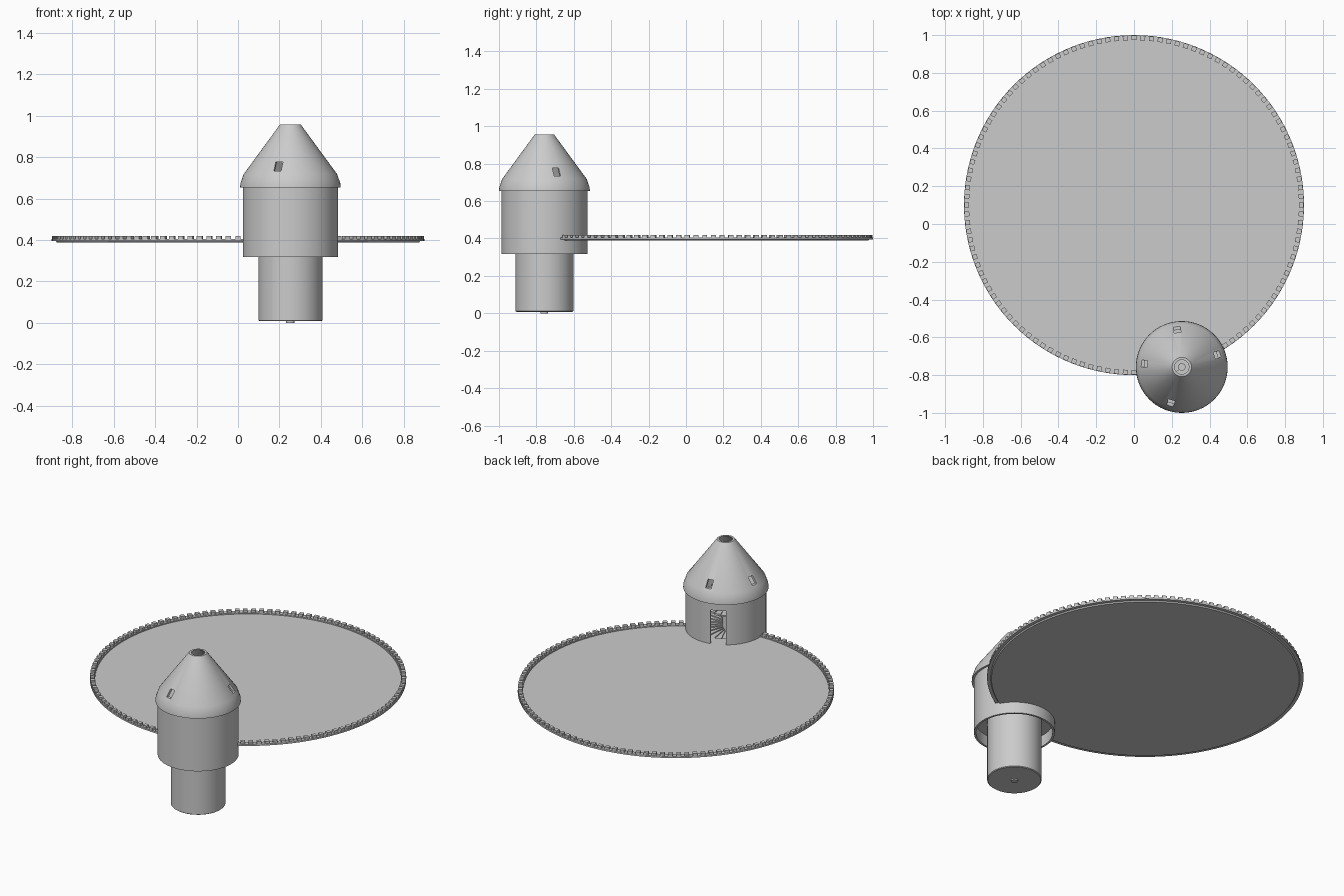
import bpy, bmesh
from math import sin, cos, pi, radians

if "Cube" in bpy.data.objects:
    bpy.data.objects.remove(bpy.data.objects["Cube"])

TX, TY = 0.253, -0.757      # tower axis
DY = 0.1                    # platform centre


def finish(bm, name, loc=(0, 0, 0)):
    bmesh.ops.recalc_face_normals(bm, faces=bm.faces)
    me = bpy.data.meshes.new(name)
    bm.to_mesh(me)
    bm.free()
    ob = bpy.data.objects.new(name, me)
    ob.location = loc
    bpy.context.collection.objects.link(ob)
    return ob


def lathe(name, profile, loc, seg=64):
    """Closed (r, z) profile turned about the z axis; r = 0 points merge."""
    bm = bmesh.new()
    rings = [[bm.verts.new((r * cos(2 * pi * i / seg), r * sin(2 * pi * i / seg), z))
              for i in range(seg)] for r, z in profile]
    for a, b in zip(rings, rings[1:] + rings[:1]):
        for i in range(seg):
            j = (i + 1) % seg
            bm.faces.new((a[i], a[j], b[j], b[i]))
    bmesh.ops.remove_doubles(bm, verts=bm.verts, dist=1e-5)
    return finish(bm, name, loc)


def sector(bm, r0, r1, a, half, z0, z1):
    """Block bounded by two radii, centred on angle a."""
    lo, hi = [[bm.verts.new((r * cos(t), r * sin(t), z)) for r, t in
               ((r0, a - half), (r1, a - half), (r1, a + half), (r0, a + half))]
              for z in (z0, z1)]
    bm.faces.new(lo[::-1])
    bm.faces.new(hi)
    for i in range(4):
        j = (i + 1) % 4
        bm.faces.new((lo[i], lo[j], hi[j], hi[i]))


def radial_box(bm, r0, r1, a, w, z0, z1):
    """Straight-sided box pointing outward along angle a."""
    n = len(bm.verts)
    lo, hi = [[bm.verts.new((r * cos(a) - s * w / 2 * sin(a), r * sin(a) + s * w / 2 * cos(a), z))
               for r, s in ((r0, -1), (r1, -1), (r1, 1), (r0, 1))] for z in (z0, z1)]
    bm.faces.new(lo[::-1])
    bm.faces.new(hi)
    for i in range(4):
        j = (i + 1) % 4
        bm.faces.new((lo[i], lo[j], hi[j], hi[i]))


def cut(ob, cutter):
    m = ob.modifiers.new("cut", "BOOLEAN")
    m.operation, m.solver, m.object = "DIFFERENCE", "EXACT", cutter
    bpy.context.view_layer.objects.active = ob
    bpy.ops.object.modifier_apply(modifier=m.name)


def smooth(ob):
    bpy.ops.object.select_all(action="DESELECT")
    ob.select_set(True)
    bpy.context.view_layer.objects.active = ob
    bpy.ops.object.shade_smooth_by_angle(angle=radians(30))


tower = (TX, TY, 0)

# Round platform with a slightly overhanging rim
platform = lathe("platform", [(0, 0.388), (0.875, 0.388), (0.88, 0.395), (0.9, 0.395), (0.9, 0.405),
                              (0.87, 0.405), (0.87, 0.398), (0, 0.398)], (0, DY, 0), 120)
# Tower footprint removed from the platform
footprint = lathe("footprint_cutter", [(0, 0.3), (0.225, 0.3), (0.225, 0.5), (0, 0.5)], tower)
cut(platform, footprint)
bpy.data.objects.remove(footprint)

# Battlement blocks around the rim, skipping the tower
bm = bmesh.new()
for i in range(120):
    a = 2 * pi * i / 120
    if (0.885 * cos(a) - TX) ** 2 + (0.885 * sin(a) + DY - TY) ** 2 > 0.225 ** 2:
        radial_box(bm, 0.873, 0.898, a, 0.026, 0.404, 0.42)
finish(bm, "battlements", (0, DY, 0))

# Lower shaft, hollow with a floor
shaft = lathe("lower_shaft", [(0, 0.008), (0.15, 0.008), (0.155, 0.012), (0.155, 0.39), (0.147, 0.39),
                              (0.147, 0.018), (0, 0.018)], tower)
# Upper tower wall: open skirt below
wall = lathe("upper_wall", [(0.218, 0.318), (0.23, 0.318), (0.23, 0.66), (0.218, 0.66)], tower)
# Ring floors around the stair well
floors = [lathe("room_floor", [(0.147, 0.388), (0.22, 0.388), (0.22, 0.398), (0.147, 0.398)], tower),
          lathe("attic_floor", [(0.147, 0.65), (0.22, 0.65), (0.22, 0.66), (0.147, 0.66)], tower)]
# Conical roof shell, open at the tip
roof = lathe("roof", [(0.222, 0.655), (0.243, 0.655), (0.241, 0.675), (0.226, 0.718), (0.051, 0.957),
                      (0.038, 0.957), (0.208, 0.718), (0.222, 0.675)], tower)

# Doorway toward the platform
bm = bmesh.new()
radial_box(bm, 0.17, 0.3, radians(114), 0.09, 0.398, 0.61)
door = finish(bm, "door_cutter", tower)
cut(wall, door)
bpy.data.objects.remove(door)

# Small roof windows
bm = bmesh.new()
for deg in (19, 97, 175, 253):
    radial_box(bm, 0.15, 0.26, radians(deg), 0.036, 0.733, 0.776)
slots = finish(bm, "window_cutter", tower)
cut(roof, slots)
bpy.data.objects.remove(slots)

# Spiral stair climbing clockwise around a newel post
bm = bmesh.new()
turn = radians(15)
rise = 0.16 / 24
for k in range(96):
    z = 0.014 + k * rise
    a = radians(90) - (z - 0.068) / rise * turn
    sector(bm, 0.018, 0.15, a, turn * 0.5, z, z + 0.011)
finish(bm, "spiral_stair", tower)
post = lathe("newel_post", [(0, 0), (0.02, 0), (0.02, 0.66), (0, 0.66)], tower, 24)

for ob in [platform, shaft, wall, roof, post] + floors:
    smooth(ob)
